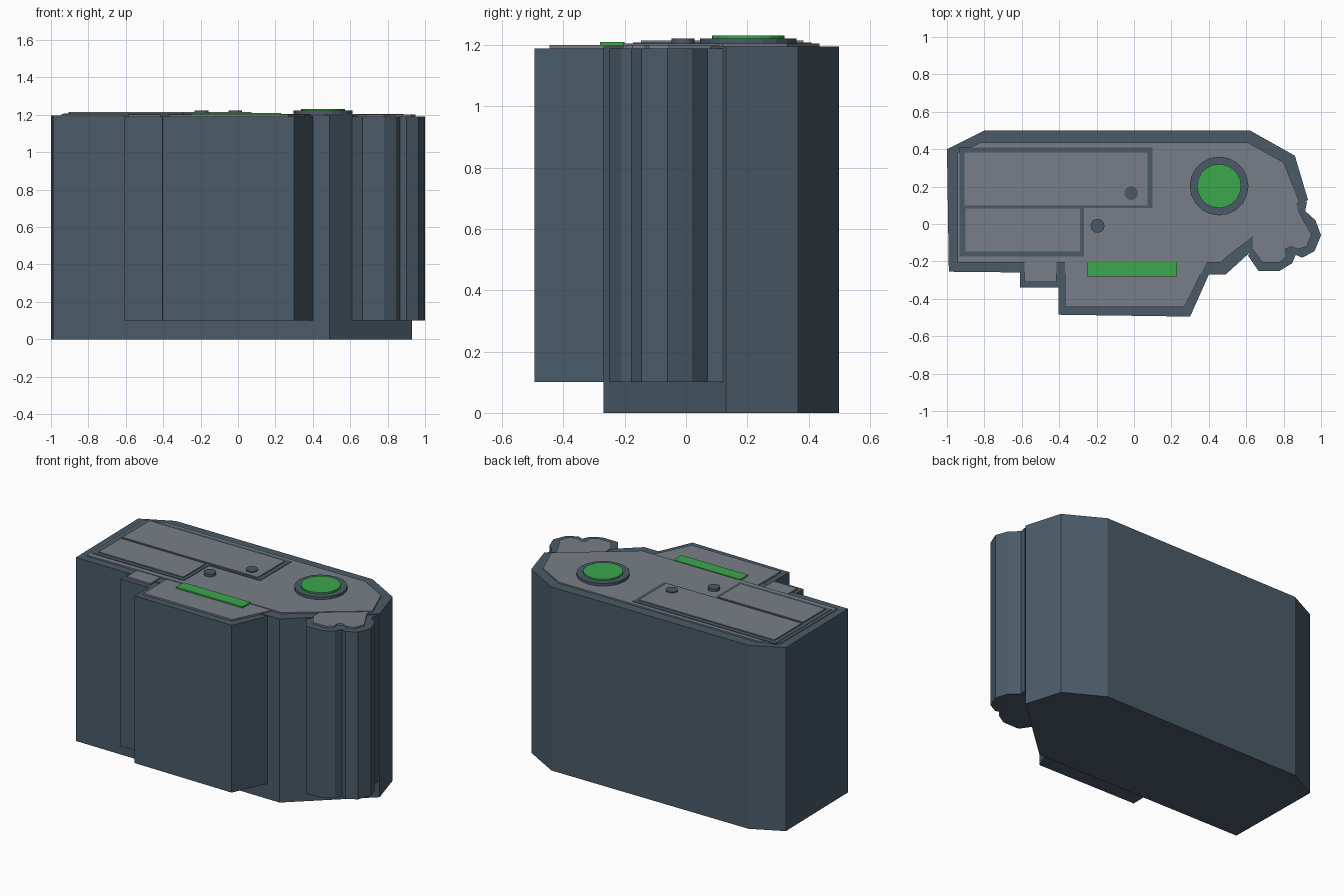
import bpy, bmesh, math


def material(name, rgb):
    m = bpy.data.materials.new(name)
    m.diffuse_color = (*rgb, 1.0)
    return m


SLATE = material("dark_slate", (0.069, 0.105, 0.140))
GREY = material("panel_grey", (0.190, 0.207, 0.245))
GREEN = material("signal_green", (0.045, 0.390, 0.075))


def prism(name, outline, z0, z1, mat):
    """Extrude a flat outline from z0 up to z1."""
    bm = bmesh.new()
    face = bm.faces.new([bm.verts.new((x, y, z0)) for x, y in outline])
    ext = bmesh.ops.extrude_face_region(bm, geom=[face])
    for v in ext["geom"]:
        if isinstance(v, bmesh.types.BMVert):
            v.co.z = z1
    bmesh.ops.recalc_face_normals(bm, faces=bm.faces)
    mesh = bpy.data.meshes.new(name)
    bm.to_mesh(mesh)
    bm.free()
    mesh.materials.append(mat)
    obj = bpy.data.objects.new(name, mesh)
    bpy.context.collection.objects.link(obj)
    return obj


def rect(x0, x1, y0, y1):
    return [(x0, y0), (x1, y0), (x1, y1), (x0, y1)]


def circle(cx, cy, r, n):
    return [(cx + r * math.cos(2 * math.pi * i / n),
             cy + r * math.sin(2 * math.pi * i / n)) for i in range(n)]


# Main body, full height
prism("body", [(-1, 0.40), (-0.80, 0.5), (0.62, 0.5), (0.86, 0.365), (0.93, 0.13),
               (0.49, -0.27), (0.40, -0.27), (-0.99, -0.255)], 0, 1.196, SLATE)

# Front blocks and finger grip, raised above the base
prism("front_block", [(-0.40, -0.20), (-0.405, -0.485), (0.30, -0.495),
                      (0.40, -0.27), (0.38, -0.20)], 0.1, 1.19, SLATE)
prism("side_block", rect(-0.61, -0.39, -0.34, -0.20), 0.1, 1.19, SLATE)
prism("grip", [(0.86, 0.09), (0.925, 0.12), (0.915, 0.07), (0.97, 0.02), (1, -0.06),
               (0.965, -0.145), (0.90, -0.18), (0.865, -0.165), (0.845, -0.21),
               (0.78, -0.25), (0.665, -0.25), (0.61, -0.17), (0.68, -0.05)],
      0.1, 1.19, SLATE)

# Grey top plates
prism("top_plate", [(-0.945, 0.38), (-0.82, 0.435), (0.61, 0.435), (0.80, 0.33),
                    (0.885, 0.12), (0.49, -0.18), (0.465, -0.205), (-0.945, -0.205)],
      1.19, 1.205, GREY)
prism("front_block_plate", [(-0.37, -0.19), (-0.37, -0.445), (0.27, -0.445),
                            (0.395, -0.19)], 1.185, 1.201, GREY)
prism("side_block_plate", rect(-0.585, -0.415, -0.31, -0.19), 1.185, 1.201, GREY)
prism("grip_plate", [(0.86, 0.15), (0.875, 0.08), (0.90, 0.03), (0.95, -0.055),
                     (0.925, -0.12), (0.875, -0.135), (0.84, -0.12), (0.81, -0.135),
                     (0.815, -0.175), (0.78, -0.205), (0.685, -0.205), (0.635, -0.135),
                     (0.635, -0.04)], 1.185, 1.201, GREY)

# Two framed panels
for name, frame, panel in (
        ("rear_panel", (-0.932, 0.10, 0.085, 0.41), (-0.905, 0.072, 0.10, 0.383)),
        ("front_panel", (-0.932, -0.268, -0.173, 0.09), (-0.902, -0.29, -0.147, 0.082))):
    prism(name + "_frame", rect(*frame), 1.20, 1.2085, SLATE)
    prism(name, rect(*panel), 1.20, 1.215, GREY)

# Buttons
for i, (x, y) in enumerate([(-0.015, 0.165), (-0.195, -0.01)]):
    prism(f"button_{i + 1}", circle(x, y, 0.037, 16), 1.20, 1.222, SLATE)

# Dial and green display strip
prism("dial_ring", circle(0.455, 0.203, 0.157, 20), 1.20, 1.222, SLATE)
prism("dial_cap", circle(0.455, 0.203, 0.118, 20), 1.21, 1.232, GREEN)
prism("display_strip", rect(-0.25, 0.23, -0.28, -0.20), 1.195, 1.21, GREEN)
